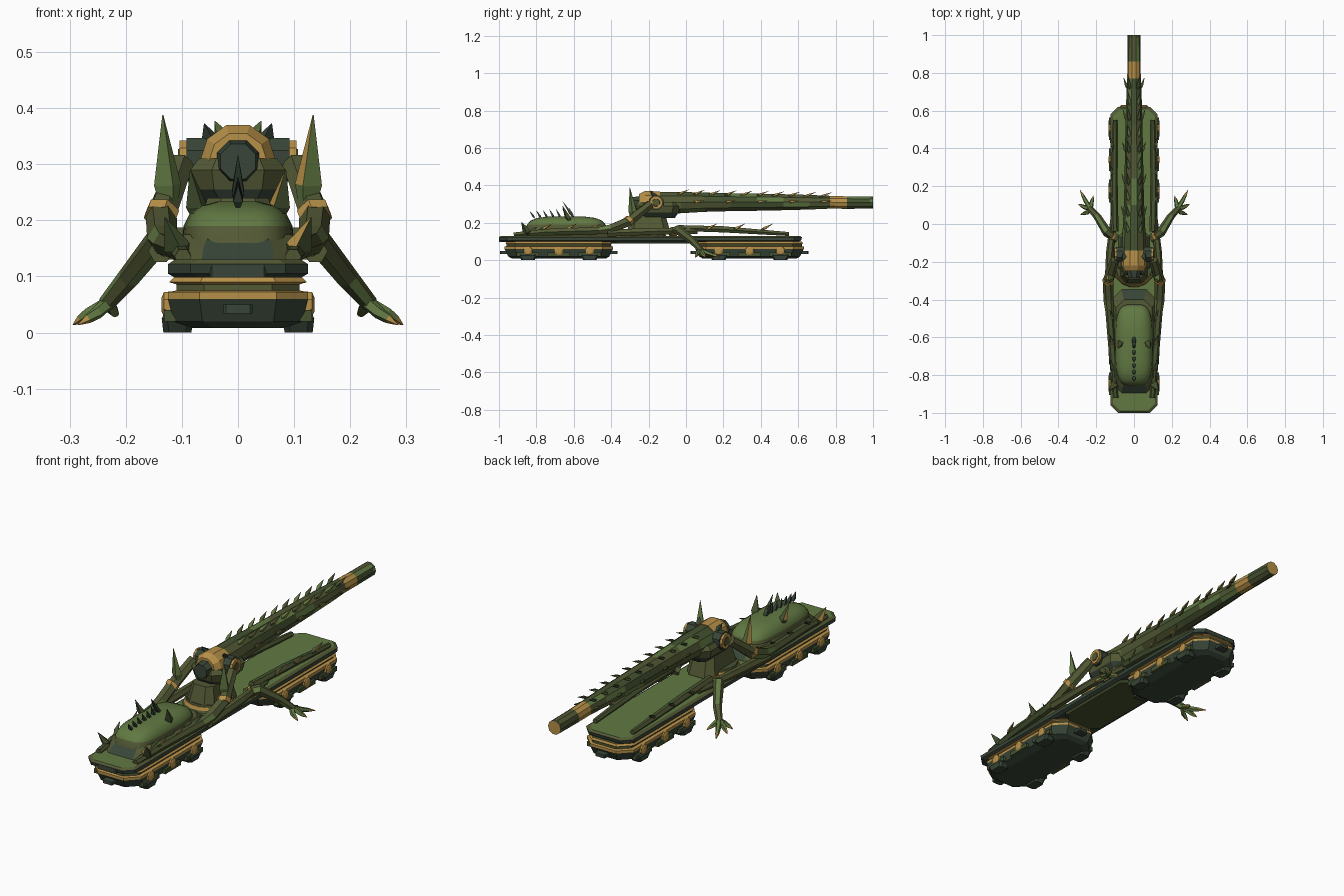
import bpy, bmesh, math
from mathutils import Vector

start_cube = bpy.data.objects.get("Cube")
if start_cube:
    bpy.data.objects.remove(start_cube)


def material(name, *rgb):
    m = bpy.data.materials.new(name)
    m.use_nodes = True
    m.diffuse_color = (*rgb, 1)
    m.node_tree.nodes["Principled BSDF"].inputs["Base Color"].default_value = (*rgb, 1)
    return m


LIGHT, OLIVE, DARK, GOLD, MOSS = range(5)
PALETTE = [material("light green", .12, .19, .055), material("olive", .085, .1, .035),
           material("dark slate green", .04, .06, .04), material("ochre gold", .47, .28, .065),
           material("moss green", .06, .085, .03)]


def loft(name, rings, colour, smooth=False):
    """Skin closed rings of equal size; colour is an index or rule(segment, side)."""
    rule = colour if callable(colour) else (lambda seg, side: colour)
    bm = bmesh.new()
    rows = [[bm.verts.new(p) for p in ring] for ring in rings]
    n = len(rows[0])
    for seg in range(len(rows) - 1):
        for side in range(n):
            nxt = (side + 1) % n
            f = bm.faces.new((rows[seg][side], rows[seg][nxt],
                              rows[seg + 1][nxt], rows[seg + 1][side]))
            f.material_index = rule(seg, side)
    bm.faces.new(rows[0]).material_index = rule(0, 0)
    bm.faces.new(rows[-1]).material_index = rule(len(rows) - 1, 0)
    bmesh.ops.recalc_face_normals(bm, faces=bm.faces[:])
    mesh = bpy.data.meshes.new(name)
    bm.to_mesh(mesh)
    bm.free()
    for m in PALETTE:
        mesh.materials.append(m)
    ob = bpy.data.objects.new(name, mesh)
    bpy.context.collection.objects.link(ob)
    if smooth:
        bpy.ops.object.select_all(action='DESELECT')
        ob.select_set(True)
        bpy.context.view_layer.objects.active = ob
        bpy.ops.object.shade_smooth_by_angle(angle=math.radians(35))
    return ob


def slab(name, y, levels, colour, chamfer=.04):
    """Chamfered plan stacked upwards; levels are (z, half width, half length)."""
    rings = []
    for z, hx, hy in levels:
        c = min(chamfer, hx * .45)
        corner = [(hx, hy - c), (hx - c, hy), (c - hx, hy), (-hx, hy - c)]
        rings.append([(a, y + b, z) for a, b in corner] +
                     [(-a, y - b, z) for a, b in corner])
    return loft(name, rings, colour)


def tube(name, path, radii, colour, sides=6, flat=1):
    """Faceted limb along a path, optionally flattened."""
    pts = [Vector(p) for p in path]
    rings = []
    for i, p in enumerate(pts):
        d = pts[min(i + 1, len(pts) - 1)] - pts[max(i - 1, 0)]
        q = d.to_track_quat('Z', 'X')
        angles = [math.tau * (k + .5) / sides for k in range(sides)]
        rings.append([p + q @ Vector((math.cos(a) * radii[i] * flat,
                                      math.sin(a) * radii[i], 0)) for a in angles])
    return loft(name, rings, colour, False)


def spike(name, base, tip, width, colour=MOSS, edge=GOLD):
    b, t = Vector(base), Vector(tip)
    rule = lambda seg, side: edge if seg == 1 and side == 0 else colour
    return tube(name, [b, b.lerp(t, .3), t], [width * .5, width, .001], rule, 4, .7)


def pair(maker, name, *points_and_rest):
    """Make a part on both sides; every point list is mirrored in x."""
    for label, s in (("left", 1), ("right", -1)):
        maker(label + "_" + name, s, *points_and_rest)


def limb(name, s, path, radii, colour, sides=6):
    tube(name, [(s * x, y, z) for x, y, z in path], radii, colour, sides)


def thorn(name, s, base, tip, width, colour=MOSS, edge=GOLD):
    spike(name, (s * base[0], *base[1:]), (s * tip[0], *tip[1:]), width, colour, edge)


# Track bogies with feet, hubs and couplers
for end, y in (("front", -.68), ("rear", .34)):
    slab(end + "_bogie", y, [(.008, .08, .25), (.02, .115, .27), (.06, .125, .29),
                             (.072, .125, .29), (.075, .11, .28), (.086, .11, .28),
                             (.09, .123, .285), (.1, .113, .28)],
         lambda seg, side: (DARK, DARK, GOLD, GOLD, OLIVE, GOLD, GOLD, OLIVE)[seg], .06)
    slab(end + "_coupler", y, [(.034, .026, .315), (.05, .026, .315)], DARK, .005)
    for k in (-1, 0, 1):
        h = y + k * .165
        pair(limb, end + "_hub", [(.11, h, .05), (.132, h, .05), (.136, h, .05)],
             [.026, .024, .014], GOLD, 8)
        if k:
            for s in (-1, 1):
                foot = slab(end + "_foot", h, [(0, .025, .035), (.025, .028, .05),
                                               (.04, .02, .04)], DARK, .01)
                foot.location.x = s * .108
        pair(limb, end + "_skirt", [(.121, h - .06, .03), (.121, h + .06, .03)],
             [.015, .015], MOSS, 4)

# Long deck
slab("deck", -.19, [(.098, .112, .79), (.105, .125, .805), (.122, .125, .81),
                    (.13, .112, .8)],
     lambda seg, side: (DARK, DARK, OLIVE, LIGHT)[seg])
slab("front_bumper", -.99, [(.098, .05, .01), (.12, .05, .01)], DARK, .004)
slab("underside_plate", -.17, [(.088, .1, .23), (.1, .11, .24)], MOSS)

# Front hull and its smooth dome
slab("front_hull", -.62, [(.125, .115, .28), (.15, .112, .25), (.175, .095, .22)],
     lambda seg, side: DARK if side in (1, 5) else OLIVE, .05)


def dome_ring(z, hx, hy):
    ring = []
    for k in range(32):
        a = math.tau * k / 32
        c, s = math.cos(a), math.sin(a)
        ring.append((hx * math.copysign(abs(c) ** .55, c),
                     hy * math.copysign(abs(s) ** .55, s) - .64, z))
    return ring


loft("dome", [dome_ring(*v) for v in ((.16, .1, .22), (.19, .097, .21), (.212, .086, .19),
                                      (.226, .066, .155), (.234, .035, .09))],
     lambda seg, side: OLIVE if seg < 1 else LIGHT, True)
for k in range(7):
    y = -.81 + k * .035
    spike("dome_spike", (0, y, .225), (0, y - .025, .262 + k * .003), .012, DARK, DARK)
spike("tall_dome_spike", (0, -.6, .225), (0, -.66, .315), .015, DARK, DARK)
pair(thorn, "dome_fin", (.07, -.62, .2), (.085, -.66, .29), .022)
pair(thorn, "hull_horn", (.1, -.84, .13), (.13, -.88, .205), .028)

# Turntable under the gun
for z, r, tint in ((.125, .118, OLIVE), (.14, .112, GOLD), (.148, .105, MOSS)):
    tube("turntable", [(0, -.22, z), (0, -.22, z + .015)], [r, r * .95], tint, 16)
slab("gun_pedestal", -.2, [(.14, .075, .12), (.24, .055, .09)], OLIVE)

# Breech with gold hood and trunnions
slab("breech", -.15, [(.225, .05, .09), (.255, .078, .11), (.29, .085, .12),
                      (.31, .07, .11)],
     lambda seg, side: (DARK, OLIVE, OLIVE, DARK)[seg])
tube("breech_hood", [(0, -.25, .305), (0, -.22, .305), (0, -.14, .305)],
     [.052, .068, .066], GOLD, 10)
tube("breech_plug", [(0, -.285, .305), (0, -.22, .305)], [.034, .046], DARK, 8)
pair(limb, "trunnion", [(.05, -.16, .308), (.092, -.16, .308)], [.042, .042], DARK, 8)
pair(limb, "trunnion_ring", [(.088, -.16, .308), (.104, -.16, .308)], [.036, .036], GOLD, 10)
pair(limb, "trunnion_cap", [(.1, -.16, .308), (.107, -.16, .308)], [.024, .02], OLIVE, 8)

# Gun barrel: patchy camouflage, gold band and hollow muzzle
stations = [(-.17, .062, .305), (-.03, .06, .308), (.1, .054, .31), (.24, .05, .31),
            (.38, .048, .31), (.52, .045, .31), (.66, .041, .31), (.77, .036, .31),
            (.86, .035, .308), (.985, .034, .308), (1, .034, .308), (1, .026, .308),
            (.88, .024, .308)]


def camouflage(seg, side):
    if seg in (7, 10):
        return GOLD
    if seg > 10:
        return DARK
    return (OLIVE, LIGHT, MOSS, OLIVE, MOSS)[(seg * 2 + side * 3) % 5]


tube("barrel", [(0, y, z) for y, r, z in stations], [r for y, r, z in stations], camouflage, 10)
for k in range(10):
    y = -.05 + k * .085
    r = .052 - k * .0016
    pair(thorn, "barrel_thorn", (r * .55, y, .31 + r * .75),
         (r * .8, y + .065, .325 + r), .012, MOSS if k % 2 else LIGHT)
    if k % 2:
        pair(thorn, "barrel_side_thorn", (r * .9, y, .31), (r + .018, y + .06, .318), .011)
pair(thorn, "breech_thorn", (.045, -.16, .33), (.06, -.19, .372), .02, DARK, DARK)

# Support arms with collars and tall horns
pair(limb, "support_arm", [(.125, -.52, .15), (.135, -.4, .168), (.137, -.3, .21),
                           (.102, -.19, .3)], [.017, .027, .028, .024],
     lambda seg, side: LIGHT if (seg + side) % 4 == 0 else OLIVE)
pair(limb, "arm_collar", [(.139, -.31, .204), (.134, -.296, .218)], [.031, .031], GOLD)
pair(thorn, "tall_horn", (.122, -.28, .21), (.134, -.3, .388), .028, LIGHT)

# Side beams along the deck
pair(limb, "front_beam", [(.098, -.92, .135), (.108, -.75, .15), (.133, -.42, .16)],
     [.015, .02, .022], lambda seg, side: MOSS if side % 2 else OLIVE)
pair(limb, "middle_beam", [(.138, -.42, .145), (.128, -.15, .155), (.105, .06, .155)],
     [.022, .02, .016], OLIVE)
pair(limb, "rear_beam", [(.1, -.04, .172), (.105, .2, .165), (.1, .55, .14)],
     [.018, .019, .012], lambda seg, side: MOSS if side % 2 else OLIVE)
for k, y in enumerate((-.78, -.65, -.52, .1, .25, .4)):
    pair(thorn, "beam_thorn", (.11, y, .16), (.128, y + .065, .195), .013,
         OLIVE if k % 2 else MOSS)

# Clawed side legs
pair(limb, "leg", [(.09, -.08, .145), (.142, -.045, .165), (.195, .04, .098), (.236, .085, .05)],
     [.022, .025, .02, .015], lambda seg, side: LIGHT if (seg + side) % 3 == 0 else OLIVE)
pair(limb, "shoulder_trim", [(.11, -.068, .152), (.12, -.062, .157)], [.027, .027], GOLD)
for mid, tip in (((.255, .12, .036), (.286, .18, .016)), ((.265, .09, .034), (.294, .105, .014)),
                 ((.25, .06, .036), (.285, .05, .014)), ((.225, .11, .042), (.215, .15, .03))):
    pair(limb, "claw", [(.23, .08, .054), mid, Vector(mid).lerp(Vector(tip), .5), tip],
         [.013, .012, .009, .001], lambda seg, side: GOLD if seg > 1 else LIGHT, 5)
